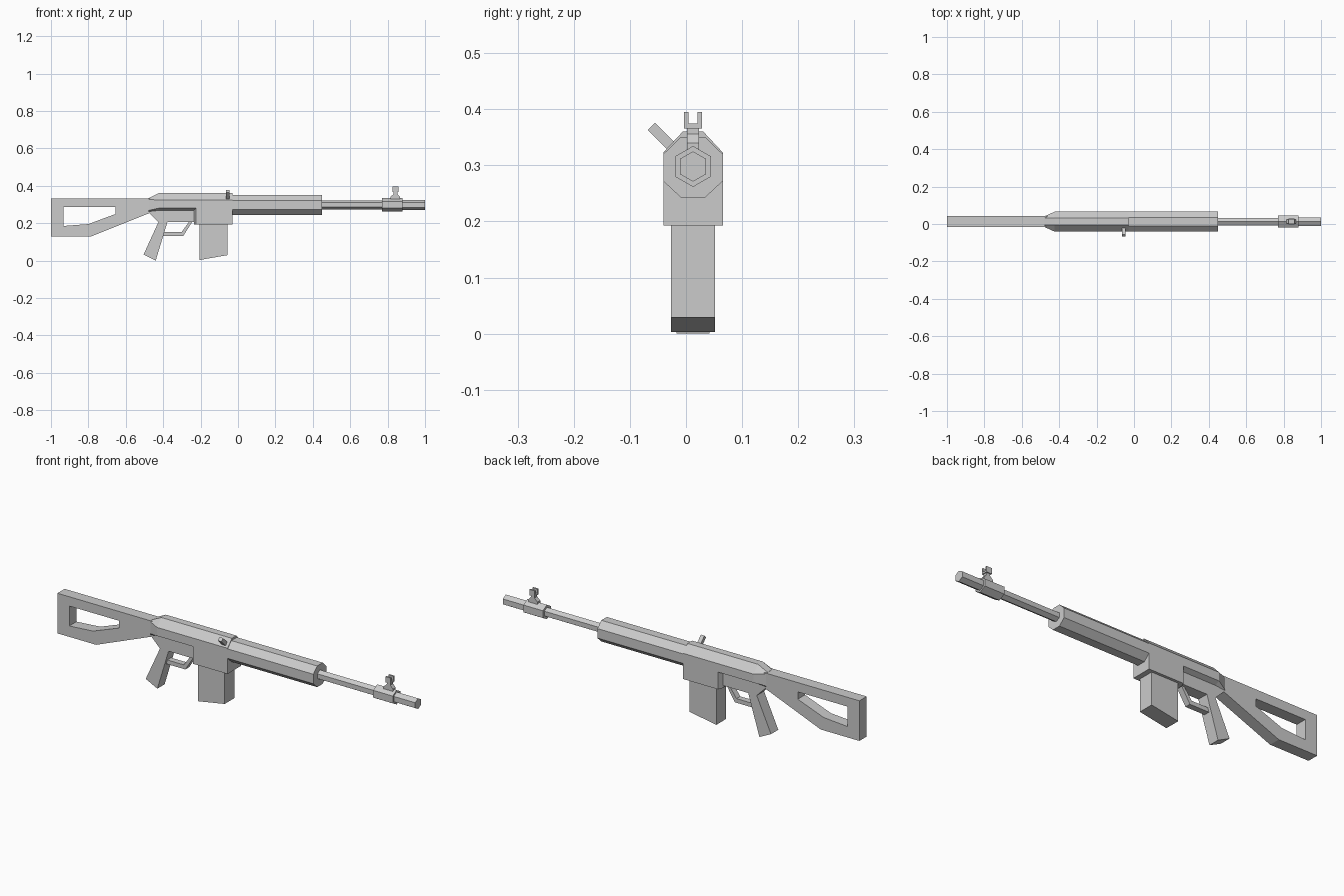
import bpy, bmesh, math
from mathutils import Vector, Matrix

cube = bpy.data.objects.get("Cube")
if cube:
    bpy.data.objects.remove(cube, do_unlink=True)

GREY = (0.6, 0.6, 0.6, 1)
grey = bpy.data.materials.new("plain_grey")
grey.use_nodes = True
grey.diffuse_color = GREY
bsdf = next(n for n in grey.node_tree.nodes if n.type == 'BSDF_PRINCIPLED')
bsdf.inputs["Base Color"].default_value = GREY

MID = 0.0125   # y of the rifle's middle plane
BORE = 0.298   # z of the barrel axis


def loft(name, rings):
    """Skin a list of equal-length point rings and cap both ends."""
    bm = bmesh.new()
    loops = [[bm.verts.new(p) for p in ring] for ring in rings]
    count = len(loops[0])
    for a, b in zip(loops, loops[1:]):
        for i in range(count):
            j = (i + 1) % count
            bm.faces.new((a[i], a[j], b[j], b[i]))
    bm.faces.new(loops[0])
    bm.faces.new(loops[-1])
    bmesh.ops.recalc_face_normals(bm, faces=bm.faces)
    mesh = bpy.data.meshes.new(name)
    bm.to_mesh(mesh)
    bm.free()
    mesh.materials.append(grey)
    obj = bpy.data.objects.new(name, mesh)
    bpy.context.collection.objects.link(obj)
    return obj


def plate(name, outline, half):
    """Extrude a side (x, z) outline evenly about the middle plane."""
    return loft(name, [[(x, MID + s * half, z) for x, z in outline] for s in (-1, 1)])


def mirrored(x, half):
    """Cross-section at x from (half width, z) points listed top to bottom."""
    return ([(x, MID + w, z) for w, z in half] +
            [(x, MID - w, z) for w, z in reversed(half)])


def hex_bar(name, x0, x1, r):
    angles = [math.pi / 2 + i * math.pi / 3 for i in range(6)]
    return loft(name, [[(x, MID + r * math.cos(a), BORE + r * math.sin(a))
                        for a in angles] for x in (x0, x1)])


# Stock and lower frame with its opening
stock = plate("stock", [(-1, .13), (-1, .333), (-.47, .333), (-.43, .32), (-.2, .32),
                        (-.2, .206), (-.425, .206), (-.473, .254), (-.783, .13)], .029)
opening = plate("stock_opening_cutter", [(-.933, .286), (-.655, .286), (-.655, .249),
                                         (-.8, .195), (-.933, .185)], .1)
opening.hide_render = True
cut = stock.modifiers.new("opening", 'BOOLEAN')
cut.operation = 'DIFFERENCE'
cut.solver = 'EXACT'
cut.object = opening
bpy.context.view_layer.objects.active = stock
bpy.ops.object.modifier_apply(modifier=cut.name)
bpy.data.objects.remove(opening, do_unlink=True)

# Receiver, tapering into the stock at the rear
full = [(.0185, .36), (.053, .323), (.053, .28), (.029, .268)]
rear = [(.0185, .334), (.029, .328), (.029, .268), (.029, .262)]
loft("receiver", [mirrored(-.478, rear), mirrored(-.425, full), mirrored(-.03, full)])

# Magazine well and magazine
loft("magazine_well", [mirrored(x, [(w, .281), (w, .193)])
                       for x, w in ((-.235, .029), (-.225, .053), (-.03, .053))])
plate("magazine", [(-.206, .2), (-.056, .2), (-.056, .029), (-.206, .003)], .0395)

# Pistol grip and trigger guard
plate("pistol_grip", [(-.425, .207), (-.377, .207), (-.44, 0), (-.505, .032)], .029)
plate("trigger_guard", [(-.245, .207), (-.262, .207), (-.302, .152), (-.4, .152),
                        (-.405, .131), (-.293, .131)], .015)

# Octagonal handguard
guard = [(.022, .35), (.053, .32), (.053, .272), (.022, .243)]
loft("handguard", [mirrored(x, guard) for x in (-.03, .45)])

# Barrel, sight block and muzzle
hex_bar("barrel", .44, .9, .024)
hex_bar("sight_block", .77, .88, .0365)
hex_bar("muzzle", .87, 1, .027)

# Front sight: flared foot, stem and notched head
plate("sight_foot", [(.815, .32), (.815, .34), (.832, .356), (.832, .37),
                     (.852, .37), (.852, .356), (.866, .34), (.866, .32)], .011)
loft("sight_head", [[(x, MID + y, z) for y, z in
                     ((-.016, .366), (.016, .366), (.016, .395), (.008, .395),
                      (.008, .375), (-.008, .375), (-.008, .395), (-.016, .395))]
                    for x in (.827, .857)])

# Slanted bolt handle on the right side
inner, outer = Vector((-.055, -.022, .33)), Vector((-.055, -.0615, .3695))
side, across = Vector((.01, 0, 0)), Vector((0, .0065, .0065))
loft("bolt_handle", [[p - side - across, p + side - across,
                      p + side + across, p - side + across] for p in (inner, outer)])
